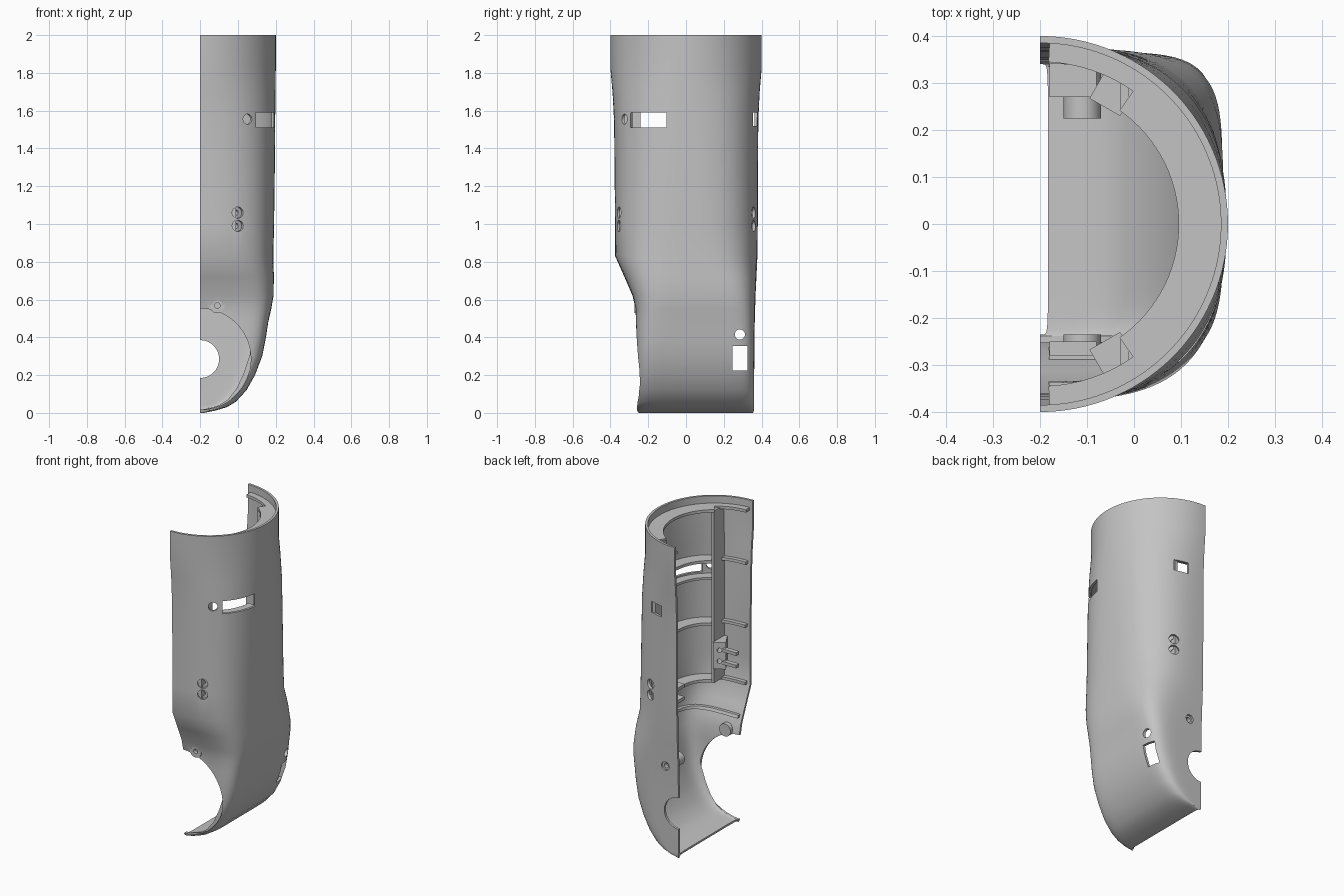
import bpy, bmesh, math
from mathutils import Matrix, Vector

cube = bpy.data.objects.get("Cube")
if cube:
    bpy.data.objects.remove(cube, do_unlink=True)

grey = bpy.data.materials.new("plain grey")
grey.use_nodes = True
grey.diffuse_color = (0.55, 0.55, 0.55, 1)
grey.node_tree.nodes["Principled BSDF"].inputs["Base Color"].default_value = (0.55, 0.55, 0.55, 1)

CUT = -0.2  # plane where the half shell is open
WALL = 0.015

# Cross-sections: height, outer x, front y, back y, squareness
SECTIONS = [
    (0.0, -0.18, -0.25, 0.355, 8), (0.012, -0.12, -0.258, 0.36, 8), (0.03, -0.06, -0.26, 0.36, 8),
    (0.06, -0.01, -0.261, 0.36, 8), (0.12, 0.045, -0.262, 0.361, 8), (0.2, 0.09, -0.262, 0.361, 8),
    (0.3, 0.128, -0.263, 0.362, 8), (0.4, 0.148, -0.264, 0.363, 7.5), (0.48, 0.16, -0.265, 0.364, 7),
    (0.55, 0.176, -0.267, 0.366, 6), (0.62, 0.188, -0.283, 0.368, 5), (0.72, 0.19, -0.326, 0.373, 4),
    (0.83, 0.187, -0.375, 0.378, 3.1), (1.0, 0.191, -0.376, 0.38, 2.85), (1.3, 0.195, -0.378, 0.381, 2.65),
    (1.55, 0.197, -0.381, 0.383, 2.5), (1.7, 0.198, -0.389, 0.39, 2.25), (1.82, 0.2, -0.4, 0.4, 2),
    (2.0, 0.2, -0.4, 0.4, 2)]


def section_point(section, deg, inset=0.0):
    z, x, front, back, n = section
    c, s = max(0.0, math.cos(math.radians(deg))), math.sin(math.radians(deg))
    if abs(deg) >= 90:
        c = 0.0
    r = (c ** n + abs(s) ** n) ** (-1 / n)
    half = (back - front) / 2 - inset
    return Vector((CUT + (x - CUT - inset) * r * c, (front + back) / 2 + half * r * s, z))


def wall_point(z, deg, inset):
    """Point on the wall at any height and bearing, moved inward."""
    for lo, hi in zip(SECTIONS, SECTIONS[1:]):
        if z <= hi[0]:
            break
    f = (z - lo[0]) / (hi[0] - lo[0])
    return section_point([a + (b - a) * f for a, b in zip(lo, hi)], deg, inset)


def finish(name, bm, smooth=True):
    bmesh.ops.recalc_face_normals(bm, faces=bm.faces)
    mesh = bpy.data.meshes.new(name)
    bm.to_mesh(mesh)
    bm.free()
    mesh.materials.append(grey)
    obj = bpy.data.objects.new(name, mesh)
    bpy.context.collection.objects.link(obj)
    if smooth:
        shade(obj)
    return obj


def shade(obj):
    bpy.ops.object.select_all(action='DESELECT')
    obj.select_set(True)
    bpy.context.view_layer.objects.active = obj
    bpy.ops.object.shade_smooth_by_angle(angle=math.radians(30))


def frame(origin, axis):
    """Placement whose local z runs along axis and local y is upright."""
    z = Vector(axis).normalized()
    y = Vector((0, 0, 1))
    m = Matrix((y.cross(z), y, z)).transposed().to_4x4()
    m.translation = origin
    return m


def add_rod(bm, origin, axis, radius, start, end, segs=32):
    m = frame(origin, axis) @ Matrix.Translation((0, 0, (start + end) / 2))
    bmesh.ops.create_cone(bm, cap_ends=True, segments=segs, radius1=radius,
                          radius2=radius, depth=end - start, matrix=m)


def add_box(bm, origin, axis, width, height, start, end):
    m = frame(origin, axis) @ Matrix.Translation((0, 0, (start + end) / 2))
    bmesh.ops.create_cube(bm, size=1, matrix=m @ Matrix.Diagonal((width, height, end - start, 1)))


def add_sector(bm, heights, a0, a1, d0, d1, steps):
    """Solid band that follows the inside of the wall."""
    loops = []
    for i in range(steps + 1):
        a = a0 + (a1 - a0) * i / steps
        path = [(heights[0], d0), (heights[1], d0), (heights[1], d1), (heights[0], d1)]
        loops.append([bm.verts.new(wall_point(z, a, d)) for z, d in path])
    for p, q in zip(loops, loops[1:]):
        for j in range(4):
            k = (j + 1) % 4
            bm.faces.new((p[j], p[k], q[k], q[j]))
    bm.faces.new(loops[0])
    bm.faces.new(loops[-1])


def cut(obj, add, *args):
    """Subtract one solid, using the first solver that leaves a sound result."""
    bm = bmesh.new()
    add(bm, *args)
    cutter = finish("cutter", bm, False)
    cutter.hide_render = True
    mod = obj.modifiers.new("cut", 'BOOLEAN')
    mod.operation, mod.object = 'DIFFERENCE', cutter
    before = len(obj.data.polygons)
    for solver in ('EXACT', 'MANIFOLD', 'FLOAT'):
        mod.solver = solver
        graph = bpy.context.evaluated_depsgraph_get()
        mesh = bpy.data.meshes.new_from_object(obj.evaluated_get(graph))
        if len(mesh.polygons) > before * 0.6:
            obj.data = mesh
            break
    obj.modifiers.clear()
    bpy.data.objects.remove(cutter, do_unlink=True)


# Half shell: outer rings, plus inner rings offset square to the side profile
STEPS = 80
bm = bmesh.new()
outer, inner = [], []
for i, sec in enumerate(SECTIONS):
    lo, hi = SECTIONS[max(i - 1, 0)], SECTIONS[min(i + 1, len(SECTIONS) - 1)]
    if i == len(SECTIONS) - 2:
        lo = sec
    out = Vector((hi[0] - lo[0], lo[1] - hi[1])).normalized() * WALL
    core = (sec[0] - out.y * -1, sec[1] - out.x, sec[2] + WALL, sec[3] - WALL, sec[4])
    if out.y < 0:
        core = (sec[0] - out.y,) + core[1:]
    else:
        core = (sec[0],) + core[1:]
    angles = [-90 + 180 * k / STEPS for k in range(STEPS + 1)]
    outer.append([bm.verts.new(section_point(sec, a)) for a in angles])
    inner.append([bm.verts.new(section_point(core, a)) for a in angles])
for i in range(len(SECTIONS) - 1):
    for k in range(STEPS):
        for g in (outer, inner):
            bm.faces.new((g[i][k], g[i][k + 1], g[i + 1][k + 1], g[i + 1][k]))
    for k in (0, STEPS):
        bm.faces.new((outer[i][k], inner[i][k], inner[i + 1][k], outer[i + 1][k]))
for i in (0, -1):
    for k in range(STEPS):
        bm.faces.new((outer[i][k], outer[i][k + 1], inner[i][k + 1], inner[i][k]))
shell = finish("half_shell", bm, False)

SCREWS = [(0, side * 0.357, z) for side in (-1, 1) for z in (0.99, 1.06)]


def inward(p):
    return (-0.5, -0.87 if p[1] > 0 else 0.87, 0)


# Joint openings in the front and back walls
cut(shell, add_rod, (CUT, 0, 0.285), (0, -1, 0), 0.268, 0.238, 0.6, 96)
cut(shell, add_rod, (CUT, 0, 0.285), (0, 1, 0), 0.1, 0.25, 0.6, 64)
# Long slot, its round neighbour and the back slot
cut(shell, add_box, (0.145, -0.2, 1.55), (0.335, -0.24, 0), 0.21, 0.08, -0.1, 0.1)
cut(shell, add_rod, (0.05, -0.325, 1.555), (0.5, -0.8, 0), 0.027, -0.06, 0.06)
cut(shell, add_box, (-0.05, 0.355, 1.555), (0.25, 0.9, 0), 0.09, 0.07, -0.1, 0.1)
# Round and rectangular ports on the outer side
cut(shell, add_rod, (0.14, 0.285, 0.415), (1, 0, 0), 0.027, -0.1, 0.1)
cut(shell, add_box, (0.12, 0.285, 0.29), (1, 0, 0), 0.08, 0.13, -0.12, 0.12)
# Screw recesses
for p in SCREWS:
    cut(shell, add_rod, p, inward(p), 0.03, -0.05, 0.05)
for side in (-1, 1):
    cut(shell, add_rod, (-0.11, 0, 0.568), (0, side, 0), 0.027, 0.23, 0.5)
shade(shell)

# Horizontal ribs, deep in the middle and shallow towards the open edge
BEND = 55
for name, z, deep, shallow in (("top_flange", 1.945, 0.105, 0.055), ("upper_rib", 1.61, 0.09, 0.04),
                               ("middle_rib", 1.21, 0.09, 0.04), ("lower_rib", 0.845, 0.09, 0.04),
                               ("bottom_rib", 0.66, 0.035, 0.035)):
    bm = bmesh.new()
    span = (z - 0.009, z + 0.009)
    add_sector(bm, span, -BEND, BEND, 0.012, deep, 40)
    for side in (-1, 1):
        add_sector(bm, span, side * BEND, side * 87, 0.012, shallow, 14)
    finish(name, bm)

# Shelf beneath the long slot
bm = bmesh.new()
add_sector(bm, (1.485, 1.5), -BEND, -12, 0.012, 0.07, 16)
finish("slot_shelf", bm)

# Upright ribs, screw blocks with paired holes, and clip prongs on both sides
for label, side, prong, depth in (("front", -1, 0.265, 0.03), ("back", 1, 0.305, 0.07)):
    bm = bmesh.new()
    add_box(bm, (-0.02, 0, 1.395), (0, side, 0), 0.018, 1.1, 0.24, 0.352)
    finish(label + "_upright_rib", bm)
    bm = bmesh.new()
    centre = Vector((0, side * 0.357, 1.025))
    add_box(bm, centre, inward(centre), 0.075, 0.17, 0.022, 0.125)
    block = finish(label + "_screw_block", bm, False)
    for p in SCREWS:
        if p[1] * side > 0:
            cut(block, add_rod, p, inward(p), 0.014, 0, 0.2, 20)
    shade(block)
    bm = bmesh.new()
    for z in (0.985, 1.065):
        add_box(bm, (-0.13, side * prong, z), (0, 1, 0), 0.1, 0.02, -depth / 2, depth / 2)
    finish(label + "_prongs", bm)

# Tubular bosses above the joint
for name, side, near, far in (("front_boss", -1, 0.235, 0.272), ("back_boss", 1, 0.225, 0.355)):
    bm = bmesh.new()
    add_rod(bm, (-0.11, 0, 0.568), (0, side, 0), 0.04, near, far)
    boss = finish(name, bm, False)
    cut(boss, add_rod, (-0.11, 0, 0.568), (0, side, 0), 0.015, far - 0.025, 0.5, 20)
    shade(boss)
